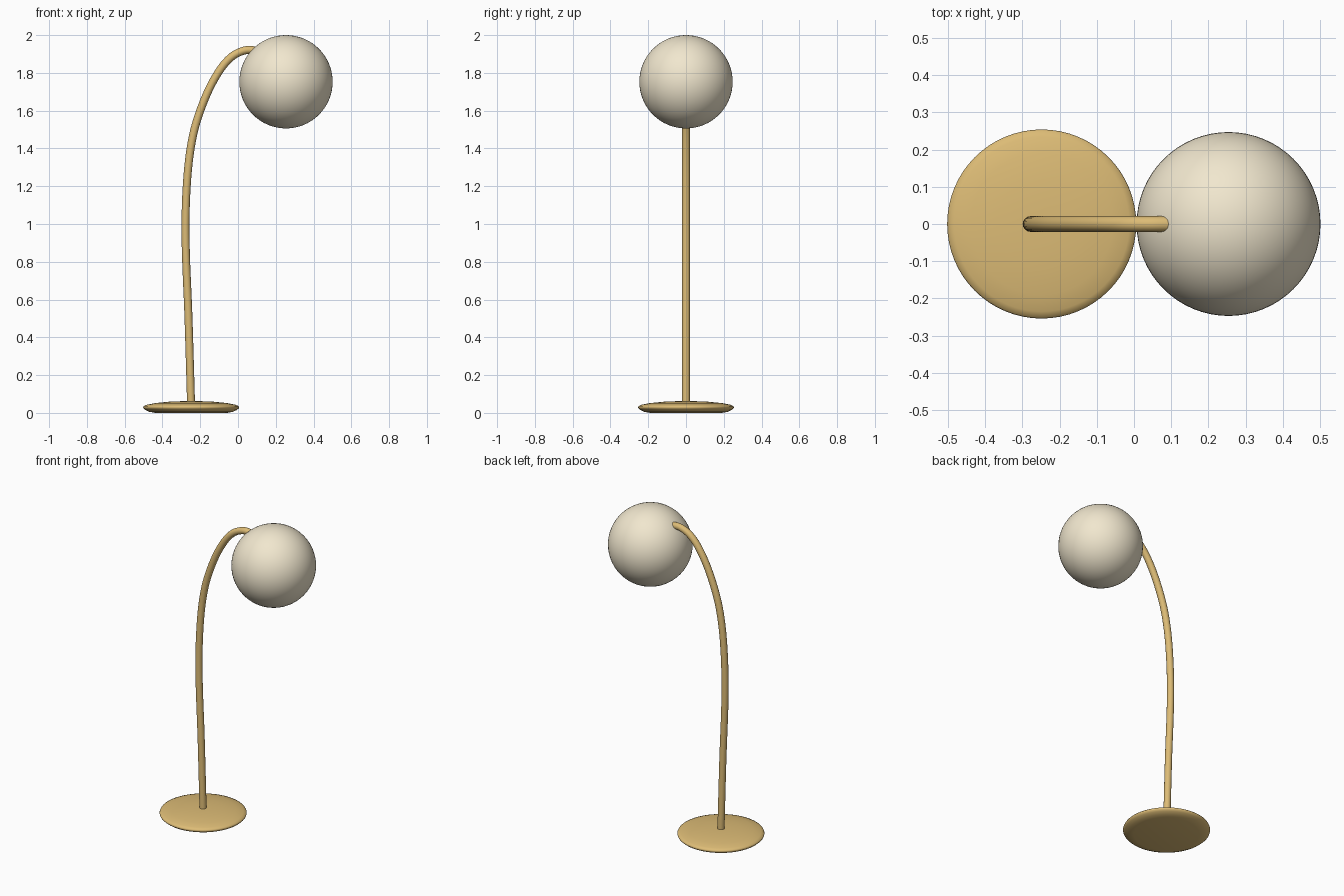
import bpy, bmesh, math
from mathutils import Vector

if "Cube" in bpy.data.objects:
    bpy.data.objects.remove(bpy.data.objects["Cube"])


def material(name, color):
    m = bpy.data.materials.new(name)
    m.diffuse_color = color
    m.use_nodes = True
    m.node_tree.nodes["Principled BSDF"].inputs["Base Color"].default_value = m.diffuse_color
    return m


brass = material("brass", (0.72, 0.50, 0.18, 1))
glass = material("cream_glass", (0.88, 0.80, 0.62, 1))


def finish(obj, name, mat):
    obj.name = name
    obj.data.materials.append(mat)
    for p in obj.data.polygons:
        p.use_smooth = True
    return obj


# Base: lathed flat disc with a thin rim and gently domed top
profile = [(0, 0.004), (0.19, 0.004), (0.222, 0.010), (0.243, 0.020), (0.252, 0.028),
           (0.254, 0.034), (0.251, 0.040), (0.235, 0.047), (0.19, 0.056),
           (0.12, 0.063), (0.05, 0.066), (0, 0.066)]
bm = bmesh.new()
verts = [bm.verts.new((r, 0, z - 0.004)) for r, z in profile]
edges = [bm.edges.new(pair) for pair in zip(verts, verts[1:])]
bmesh.ops.spin(bm, geom=verts + edges, cent=(0, 0, 0), axis=(0, 0, 1),
               angle=math.tau, steps=64)
bmesh.ops.remove_doubles(bm, verts=bm.verts, dist=1e-4)
bmesh.ops.recalc_face_normals(bm, faces=bm.faces)
mesh = bpy.data.meshes.new("base")
bm.to_mesh(mesh)
bm.free()
base = bpy.data.objects.new("base", mesh)
bpy.context.collection.objects.link(base)
base.location = (-0.248, 0, 0)
finish(base, "base", brass)

# Stem: round tube swept along a smooth arching path
path = [(-0.248, 0.03), (-0.262, 0.5), (-0.278, 0.95), (-0.268, 1.25), (-0.238, 1.47),
        (-0.185, 1.64), (-0.115, 1.785), (-0.04, 1.88), (0.04, 1.92), (0.12, 1.915)]
curve = bpy.data.curves.new("stem", 'CURVE')
curve.dimensions = '3D'
curve.bevel_depth = 0.021
curve.bevel_resolution = 6
curve.use_fill_caps = True
curve.resolution_u = 8
spline = curve.splines.new('BEZIER')
spline.bezier_points.add(len(path) - 1)
pts = [Vector((x, 0, z)) for x, z in path]
for i, bp in enumerate(spline.bezier_points):
    a, b = pts[max(i - 1, 0)], pts[min(i + 1, len(pts) - 1)]
    d = (b - a).normalized()
    bp.handle_left_type = bp.handle_right_type = 'FREE'
    bp.co = pts[i]
    bp.handle_left = pts[i] - d * (pts[i] - a).length / 3
    bp.handle_right = pts[i] + d * (b - pts[i]).length / 3
stem = bpy.data.objects.new("stem", curve)
bpy.context.collection.objects.link(stem)
bpy.ops.object.select_all(action='DESELECT')
stem.select_set(True)
bpy.context.view_layer.objects.active = stem
bpy.ops.object.convert(target='MESH')
finish(bpy.context.object, "stem", brass)

# Globe shade at the end of the arch
bpy.ops.mesh.primitive_uv_sphere_add(segments=64, ring_count=32, radius=0.247,
                                     location=(0.254, 0, 1.753))
finish(bpy.context.object, "globe_shade", glass)
